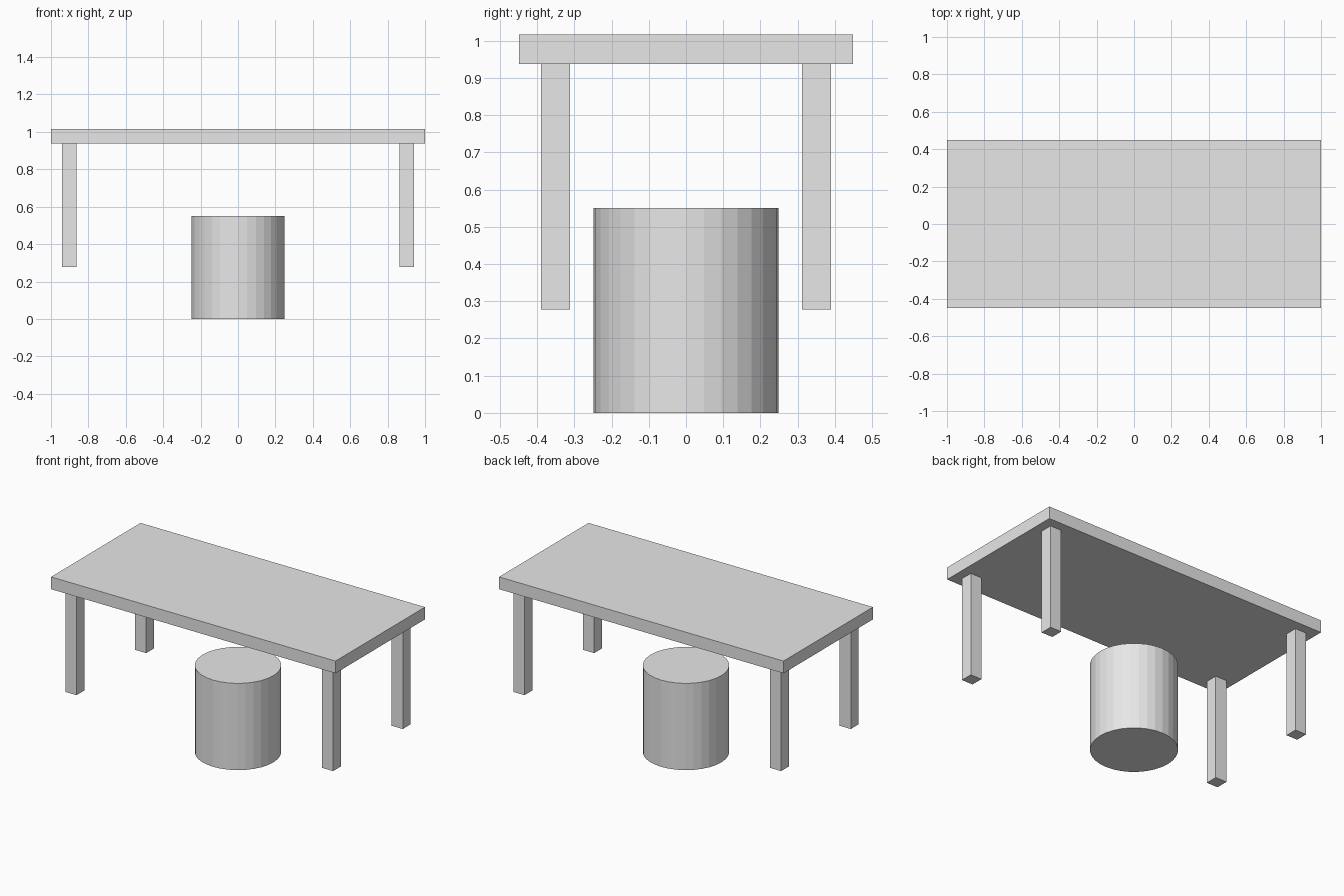
import bpy
import bmesh
from mathutils import Matrix

cube = bpy.data.objects.get("Cube")
if cube:
    bpy.data.objects.remove(cube, do_unlink=True)

# One plain grey for the table and the stool
grey = bpy.data.materials.new("light_grey")
grey.use_nodes = True
COLOUR = (0.8, 0.8, 0.8, 1.0)
grey.diffuse_color = COLOUR
grey.node_tree.nodes["Principled BSDF"].inputs["Base Color"].default_value = COLOUR


def add_part(name, bm, location):
    mesh = bpy.data.meshes.new(name)
    bm.to_mesh(mesh)
    bm.free()
    mesh.materials.append(grey)
    obj = bpy.data.objects.new(name, mesh)
    obj.location = location
    bpy.context.collection.objects.link(obj)
    return obj


def add_box(name, size, location):
    bm = bmesh.new()
    bmesh.ops.create_cube(bm, size=1, matrix=Matrix.Diagonal((*size, 1)))
    return add_part(name, bm, location)


def add_cylinder(name, radius, height, location, sides=32):
    bm = bmesh.new()
    bmesh.ops.create_cone(bm, cap_ends=True, segments=sides,
                          radius1=radius, radius2=radius, depth=height)
    return add_part(name, bm, location)


THICKNESS = 0.078    # shared by the top and the square legs
TOP_BOTTOM = 0.938   # underside of the tabletop
LEG_LENGTH = 0.66
STOOL_HEIGHT = 0.551

# Tabletop
add_box("tabletop", (2.0, 0.898, THICKNESS), (0, 0, TOP_BOTTOM + THICKNESS / 2))

# Four legs, set in from the corners
for side, x in (("left", 0.902), ("right", -0.902)):
    for end, y in (("front", -0.35), ("back", 0.35)):
        add_box(f"{end}_{side}_leg", (THICKNESS, THICKNESS, LEG_LENGTH),
                (x, y, TOP_BOTTOM - LEG_LENGTH / 2))

# Round faceted stool beneath the table
add_cylinder("stool", 0.249, STOOL_HEIGHT, (0, 0, STOOL_HEIGHT / 2))
